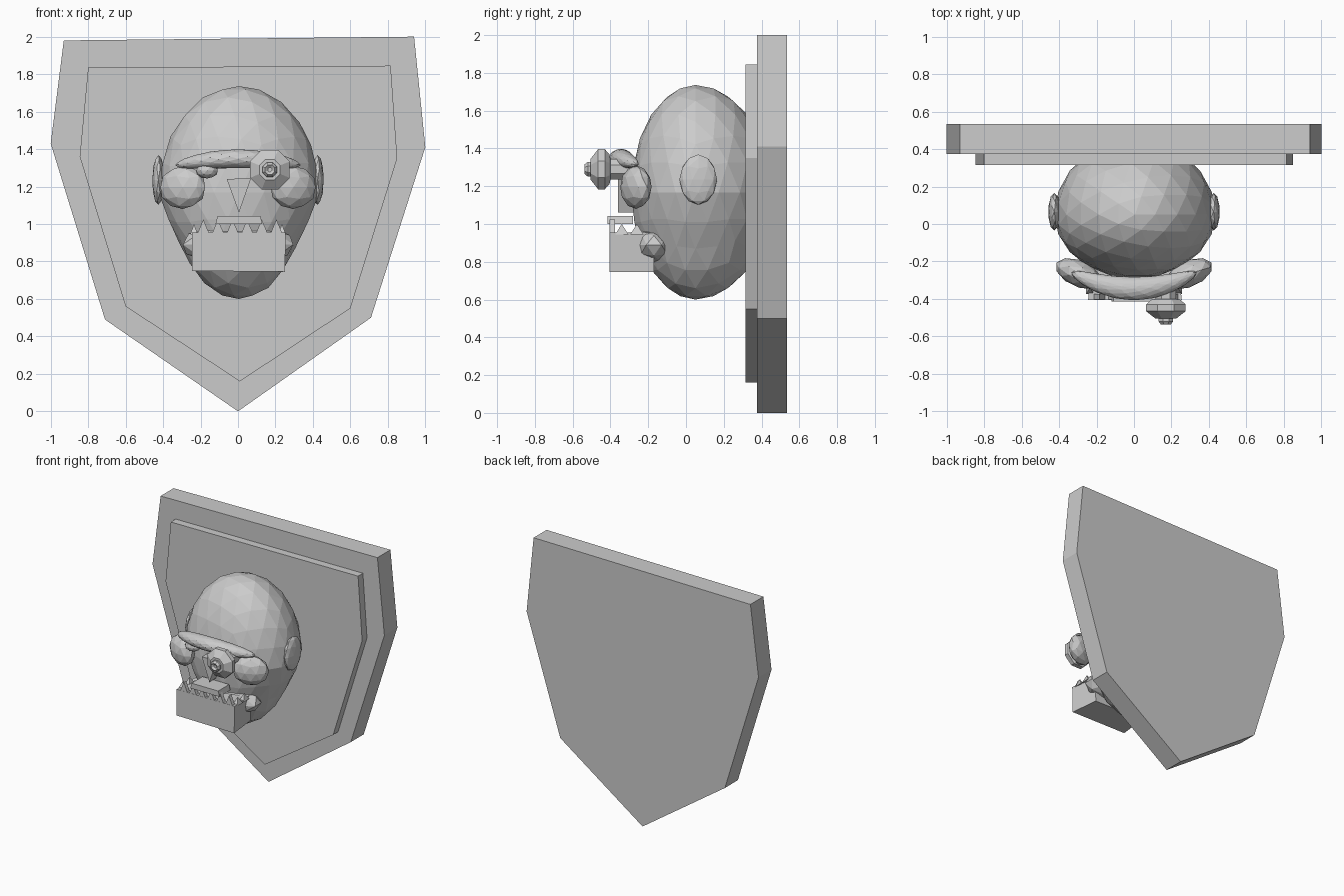
import bpy, bmesh, math
from mathutils import Vector

if "Cube" in bpy.data.objects:
    bpy.data.objects.remove(bpy.data.objects["Cube"])

grey = bpy.data.materials.new("plain grey")
grey.diffuse_color = (0.6, 0.6, 0.6, 1)
grey.use_nodes = True
grey.node_tree.nodes["Principled BSDF"].inputs["Base Color"].default_value = grey.diffuse_color


def finish(name, bm):
    bmesh.ops.recalc_face_normals(bm, faces=bm.faces[:])
    me = bpy.data.meshes.new(name)
    bm.to_mesh(me)
    bm.free()
    me.materials.append(grey)
    ob = bpy.data.objects.new(name, me)
    bpy.context.collection.objects.link(ob)
    return ob


def prism(name, pts, y0, y1):
    """Extrude an x/z outline from y0 to y1."""
    bm = bmesh.new()
    f = bm.faces.new([bm.verts.new((x, y0, z)) for x, z in pts])
    ext = bmesh.ops.extrude_face_region(bm, geom=[f])
    for v in ext["geom"]:
        if isinstance(v, bmesh.types.BMVert):
            v.co.y = y1
    return finish(name, bm)


def blob(name, centre, radii, sub=2, shape=None):
    """Faceted ellipsoid, with an optional function that reshapes it."""
    bm = bmesh.new()
    bmesh.ops.create_icosphere(bm, subdivisions=sub, radius=1)
    for v in bm.verts:
        p = Vector([a * r for a, r in zip(v.co, radii)])
        if shape:
            p = shape(p)
        v.co = p + Vector(centre)
    return finish(name, bm)


def lathe_y(name, cx, cz, profile, n=8):
    """Stack of rings (radius, y) around an axis along y."""
    bm = bmesh.new()
    rings = []
    for r, y in profile:
        rings.append([bm.verts.new((cx + r * math.cos((i + .5) * math.tau / n), y,
                                    cz + r * math.sin((i + .5) * math.tau / n)))
                      for i in range(n)])
    for a, b in zip(rings, rings[1:]):
        for i in range(n):
            j = (i + 1) % n
            bm.faces.new((a[i], a[j], b[j], b[i]))
    bm.faces.new(rings[0])
    bm.faces.new(rings[-1])
    return finish(name, bm)


# Shield plaque in two layers
prism("plaque_back", [(-.93, 1.98), (.94, 2.0), (1, 1.41), (.71, .5), (0, 0),
                      (-.71, .49), (-1, 1.43)], .375, .535)
prism("plaque_front", [(-.80, 1.835), (.815, 1.845), (.85, 1.35), (.6, .55),
                       (.01, .16), (-.6, .56), (-.845, 1.36)], .315, .38)


# Skull, narrowing to the chin and flatter at the face
def skull_shape(p):
    if p.z < 0:
        p.x *= 1 - .18 * min(1, -p.z / .3)
    if p.y < 0:
        p.y *= .85
    return p


blob("skull", (.005, .05, 1.168), (.43, .40, .568), 3, skull_shape)

# Ears and cheeks, mirrored
for s, side in ((-1, "left"), (1, "right")):
    blob("ear_" + side, (s * .425, .065, 1.235), (.033, .1, .133))
    blob("cheek_" + side, (s * .295, -.265, 1.195), (.125, .075, .115), 2,
         lambda p, s=s: Vector((p.x, p.y + .3 * s * p.x, p.z)))

# Brow, bent around the face
blob("brow", (0, -.345, 1.348), (.335, .062, .05), 3,
     lambda p: Vector((p.x, p.y + .75 * p.x ** 2, p.z - .3 * p.x ** 2)))

# Eyes: a small one and a bulging one with a nub
blob("small_eye", (-.165, -.32, 1.285), (.06, .05, .042))
lathe_y("bulging_eye", .17, 1.29,
        [(.06, -.28), (.06, -.40), (.085, -.405), (.115, -.43), (.115, -.465),
         (.06, -.505), (.042, -.505), (.042, -.52), (.028, -.537), (.012, -.525)])

# Nose
prism("nose", [(-.06, 1.24), (.07, 1.245), (.005, 1.06)], -.36, -.22)

# Mouth: jaw hinge, lower jaw block, upper lip and teeth
blob("jaw_hinge", (0, -.17, .89), (.31, .13, .11))
jaw = prism("lower_jaw", [(-.245, .955), (.255, .955), (.25, .745), (-.245, .75)],
            -.405, -.17)
for v in jaw.data.vertices:
    if v.co.y > -.3:
        v.co.x *= .9
prism("upper_lip", [(-.11, 1.042), (.12, 1.042), (.13, 1.0), (-.12, 1.0)], -.415, -.28)
for i in range(6):
    x = -.185 + i * .078
    prism("tooth_%d" % i, [(x - .033, .945), (x + .033, .945), (x, 1.025)], -.404, -.375)
for s, side in ((-1, "left"), (1, "right")):
    for k in range(2):
        bm = bmesh.new()
        y = -.34 + k * .08
        x = s * .235
        base = [bm.verts.new((x + a * .02, y + b * .035, .945))
                for a, b in ((-1, -1), (1, -1), (1, 1), (-1, 1))]
        tip = bm.verts.new((x, y, 1.0))
        bm.faces.new(base)
        for i in range(4):
            bm.faces.new((base[i], base[(i + 1) % 4], tip))
        finish("side_tooth_%s_%d" % (side, k), bm)
